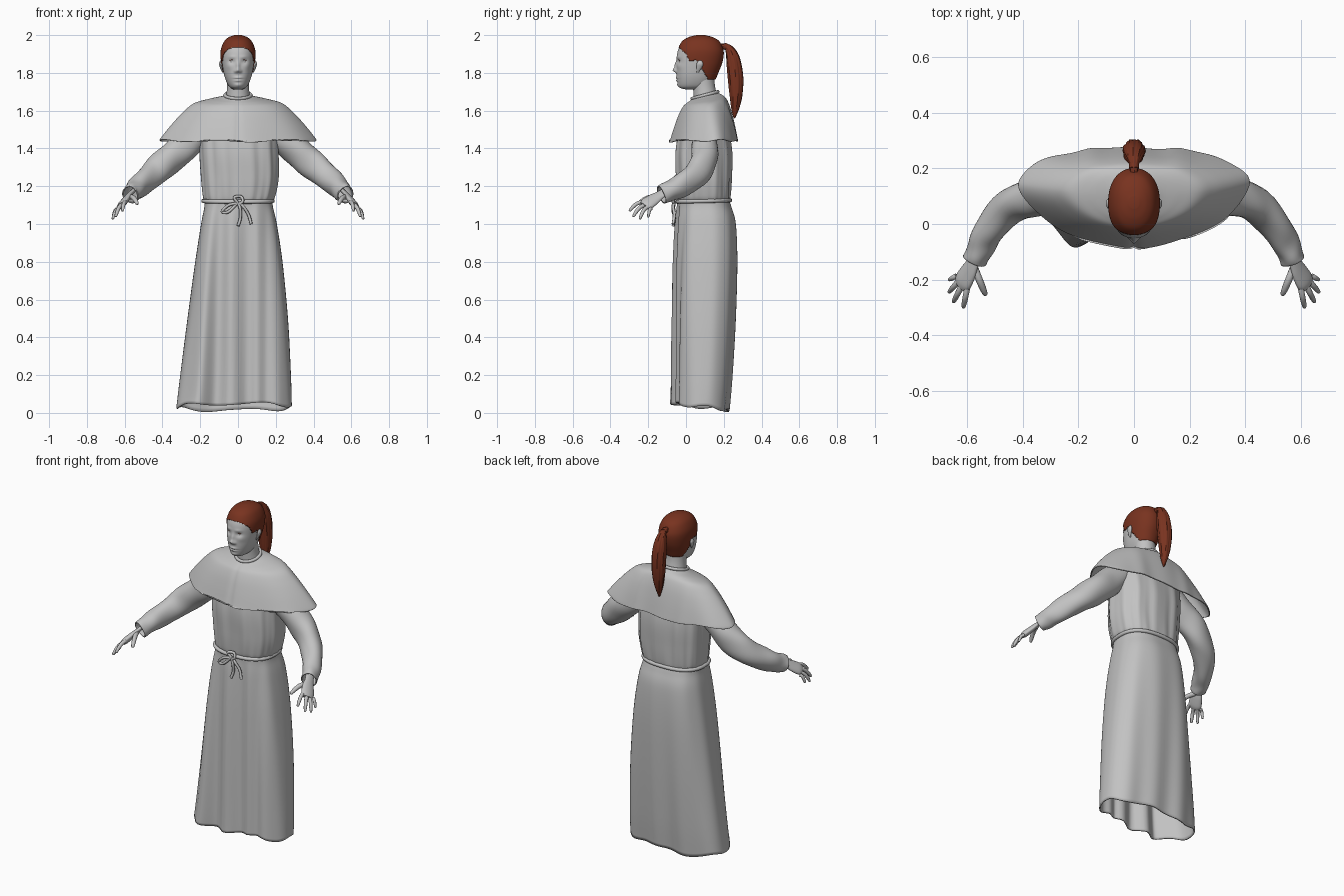
import bpy, bmesh, math
from math import sin, cos, pi, exp
from mathutils import Vector

if "Cube" in bpy.data.objects:
    bpy.data.objects.remove(bpy.data.objects["Cube"], do_unlink=True)


def material(name, rgb):
    m = bpy.data.materials.new(name)
    m.use_nodes = True
    m.diffuse_color = (*rgb, 1)
    m.node_tree.nodes["Principled BSDF"].inputs["Base Color"].default_value = (*rgb, 1)
    return m


GREY = material("plain grey", (0.54, 0.54, 0.54))
AUBURN = material("auburn hair", (0.19, 0.033, 0.014))


def bump(v, centre, width):
    return exp(-((v - centre) / width) ** 2)


def spline(keys, steps):
    """Catmull-Rom resampling of a list of equal-length tuples."""
    out, n = [], len(keys)
    for i in range(n - 1):
        a, b, c, d = (keys[max(0, min(n - 1, i + k))] for k in (-1, 0, 1, 2))
        for s in range(steps + (i == n - 2)):
            t = s / steps
            out.append(tuple(0.5 * (2 * q + (r - p) * t + (2 * p - 5 * q + 4 * r - w) * t * t
                             + (3 * q - p - 3 * r + w) * t ** 3)
                             for p, q, r, w in zip(a, b, c, d)))
    return out


def skin(name, rings, mat, caps=(False, False), loop=False, keep=None, thick=0.0, sharp=50):
    """Bridge equal-sized rings of points into one smooth surface."""
    bm = bmesh.new()
    rows = [[bm.verts.new(p) for p in ring] for ring in rings]
    n = len(rows[0])
    for a, b in zip(rows, rows[1:] + rows[:1] if loop else rows[1:]):
        for i in range(n):
            bm.faces.new((a[i], a[(i + 1) % n], b[(i + 1) % n], b[i]))
    for cap, row in zip(caps, (rows[0], rows[-1])):
        if cap:
            bm.faces.new(row)
    if keep:
        drop = [f for f in bm.faces if not keep(f.calc_center_median())]
        bmesh.ops.delete(bm, geom=drop, context='FACES')
    bmesh.ops.recalc_face_normals(bm, faces=bm.faces)
    mesh = bpy.data.meshes.new(name)
    bm.to_mesh(mesh)
    bm.free()
    mesh.materials.append(mat)
    for p in mesh.polygons:
        p.use_smooth = True
    mesh.set_sharp_from_angle(angle=math.radians(sharp))
    ob = bpy.data.objects.new(name, mesh)
    bpy.context.scene.collection.objects.link(ob)
    if thick:
        mod = ob.modifiers.new("cloth", 'SOLIDIFY')
        mod.thickness, mod.offset = thick, -1


def loft(name, keys, mat, warp=None, power=2.0, steps=6, sides=96, **kw):
    """Stack superellipse sections given as (z, x0, x1, y0, y1)."""
    rows = spline(keys, steps)
    rings = []
    for j, (z, x0, x1, y0, y1) in enumerate(rows):
        ring = []
        for i in range(sides):
            a = 2 * pi * i / sides
            c, s = cos(a), sin(a)
            x = (x0 + x1) / 2 + (x1 - x0) / 2 * math.copysign(abs(c) ** (2 / power), c)
            y = (y0 + y1) / 2 + (y1 - y0) / 2 * math.copysign(abs(s) ** (2 / power), s)
            ring.append(warp(x, y, z, a, j / (len(rows) - 1)) if warp else (x, y, z))
        rings.append(ring)
    skin(name, rings, mat, **kw)


def tube(name, keys, mat, ref, flat=1.0, sides=16, steps=5, ripple=None, loop=False, caps=True, **kw):
    """Sweep an oval along (x, y, z, radius) keys; ref is the wide axis."""
    pts = spline(keys, steps)
    if loop:
        pts = pts[:-1]
    pos = [Vector(p[:3]) for p in pts]
    rings, n = [], len(pos)
    for j, p in enumerate(pos):
        t = pos[(j + 1) % n] - pos[j - 1] if loop else pos[min(j + 1, n - 1)] - pos[max(j - 1, 0)]
        t.normalize()
        u = (Vector(ref) - t * t.dot(Vector(ref))).normalized()
        v = t.cross(u)
        ring = []
        for i in range(sides):
            a = 2 * pi * i / sides
            r = pts[j][3] * (1 + (ripple(a, j / n) if ripple else 0))
            ring.append(p + u * r * cos(a) + v * r * flat * sin(a))
        rings.append(ring)
    skin(name, rings, mat, caps=(caps and not loop,) * 2, loop=loop, **kw)


# Robe body, bloused over the belt
def torso_folds(x, y, z, a, u):
    k = 1 + 0.03 * sin(11 * a + 3 * z) * sin(pi * u) + 0.018 * sin(23 * a) * (1 - u)
    return x * (.5 + k / 2), 0.1 + (y - 0.1) * k, z


loft("robe_torso", [(1.12, -.178, .182, -.04, .228), (1.15, -.186, .198, -.046, .235),
                    (1.25, -.195, .215, -.052, .24), (1.4, -.203, .213, -.052, .24),
                    (1.55, -.2, .2, -.02, .21), (1.64, -.1, .1, .03, .18)],
     GREY, torso_folds, power=2.5, caps=(False, True))


# Skirt with deep front folds and an uneven open hem
def skirt_folds(x, y, z, a, u):
    front = max(0, -sin(a)) ** 0.5
    w = .58 + .42 * u
    y -= front * u ** 0.6 * (0.056 * bump(x, -.22 * w, .055 * w) - 0.018 * bump(x, -.12 * w, .035)
                             + 0.032 * bump(x, -.035, .04) - 0.014 * bump(x, .05, .03)
                             + .01 * bump(x, .1, .02) - 0.008 * bump(x, .15, .02) + 0.014 * bump(x, .21, .035))
    y += max(0, sin(a)) * u * 0.007 * sin(34 * x)
    k = 1 + 0.008 * sin(9 * a) * sin(pi * u)
    z += u ** 6 * (0.018 * -sin(a) + 0.009 * sin(5 * a + 1))
    return x * k, y, z


loft("robe_skirt", [(1.125, -.178, .182, -.04, .228), (1.09, -.178, .185, -.04, .24),
                    (1, -.195, .205, -.045, .262), (.8, -.226, .235, -.05, .269),
                    (.5, -.267, .264, -.052, .26), (.2, -.306, .28, -.052, .242),
                    (.03, -.327, .285, -.052, .226)],
     GREY, skirt_folds, power=2.6, sides=140, thick=.008)


# Shoulder cape
def cape_shape(x, y, z, a, u):
    y += 0.05 * (x / .41) ** 2 + .012 * u * max(0, sin(a)) * bump(abs(x), .16, .05)
    k = 1 + u * u * 0.02 * sin(8 * a + .8)
    z += (y - .1) * .24 * (1 - u) + u ** 4 * .006 * sin(6 * a)
    y += 0.008 * bump(x, 0, .012) * max(0, -sin(a)) * u
    return x * (1 + (k - 1) * .4), .1 + (y - .1) * k, z


loft("shoulder_cape", [(z, -w, w, f, b) for z, w, f, b in (
    (1.68, .065, .035, .165), (1.668, .1, .018, .187), (1.655, .165, 0, .205), (1.635, .235, -.018, .22),
    (1.59, .29, -.04, .238), (1.525, .35, -.062, .255), (1.455, .406, -.082, .27), (1.442, .413, -.085, .273))],
    GREY, cape_shape, power=1.88, sides=140, thick=.006)


# Collar and belt cords
def hoop(name, z, rx, cy, ry, tilt, r, power):
    keys = []
    for i in range(33):
        a = 2 * pi * i / 32
        c, s = cos(a), sin(a)
        keys.append((rx * math.copysign(abs(c) ** (2 / power), c),
                     cy + ry * math.copysign(abs(s) ** (2 / power), s), z + tilt * s, r))
    tube(name, keys, GREY, (0, 0, 1), sides=10, steps=2, loop=True)


hoop("collar", 1.682, .068, .1, .068, .018, .009, 2)
hoop("belt", 1.122, .184, .094, .14, .004, .011, 2.5)
cords = {"left_tail": ((.005, 1.115), (.03, 1.09), (.055, 1.05), (.07, 1.0)),
         "right_tail": ((0, 1.11), (.012, 1.08), (.012, 1.03), (0, .99)),
         "large_loop": ((0, 1.11), (-.05, 1.1), (-.085, 1.065), (-.05, 1.065), (0, 1.115)),
         "small_loop": ((0, 1.11), (-.02, 1.14), (.015, 1.145), (.025, 1.12), (0, 1.1))}
for part, path in cords.items():
    tube("belt_" + part, [(x, -.062 - .006 * (i % 2), z, .008) for i, (x, z) in enumerate(path)],
         GREY, (0, 1, 0), sides=8)

# Neck
tube("neck", [(0, .11, 1.63, .07), (0, .1, 1.69, .061), (0, .094, 1.74, .058), (0, .09, 1.8, .06)],
     GREY, (1, 0, 0), sides=32)


# Head with sculpted face
def face(x, y, z, a, u):
    f = max(0, -sin(a)) ** 0.5
    ax = abs(x)
    d = .017 * bump(x, 0, .013) * bump(z, 1.814, .012) + .01 * bump(x, 0, .01) * bump(z, 1.838, .022)
    d += .006 * bump(ax, .014, .008) * bump(z, 1.808, .008)
    d += .003 * bump(ax, .03, .02) * bump(z, 1.884, .008) - .008 * bump(ax, .034, .017) * bump(z, 1.86, .013)
    d += .006 * bump(x, 0, .022) * bump(z, 1.774, .007) + .006 * bump(x, 0, .018) * bump(z, 1.759, .006)
    d -= .004 * bump(x, 0, .024) * bump(z, 1.7665, .0025)
    d += .005 * bump(x, 0, .02) * bump(z, 1.735, .01) + .004 * bump(ax, .05, .018) * bump(z, 1.835, .018)
    return x, y - d * f, z


skull = [(1.712, .022, .0, .09), (1.72, .038, -.03, .11), (1.735, .052, -.041, .13), (1.765, .066, -.047, .15),
         (1.8, .076, -.05, .165), (1.85, .084, -.05, .185), (1.9, .088, -.047, .194), (1.935, .083, -.036, .188),
         (1.965, .066, -.014, .168), (1.985, .042, .02, .133), (1.995, .014, .06, .093)]
loft("head", [(z, -w, w, f, b) for z, w, f, b in skull], GREY, face, power=2.2,
     steps=10, sides=140, caps=(True, True), sharp=70)


# Hair cap, cut along the hairline
def hairline(c):
    line = [(-1, 1.94), (-.035, 1.935), (0, 1.9), (.02, 1.862), (.055, 1.868), (.085, 1.82), (.12, 1.765), (1, 1.76)]
    for (y0, z0), (y1, z1) in zip(line, line[1:]):
        if y0 <= c.y < y1:
            return c.z > z0 + (z1 - z0) * (c.y - y0) / (y1 - y0)


loft("hair_cap", [(z + .005 * (z > 1.95), -w - .005, w + .005, f - .004, b + .006) for z, w, f, b in skull],
     AUBURN, power=2.2, steps=8, sides=120, caps=(False, True), keep=hairline, thick=.006)

# Ponytail with combed ridges
tube("ponytail", [(0, .18, 1.94, .014), (0, .21, 1.94, .015), (0, .235, 1.915, .026), (0, .252, 1.86, .037),
                  (0, .264, 1.77, .04), (0, .265, 1.68, .033), (0, .26, 1.61, .02), (0, .256, 1.56, .004)],
     AUBURN, (1, 0, 0), sides=48, ripple=lambda a, u: .04 * sin(7 * a + 5 * u) + .035 * sin(16 * a - 9 * u))
tube("hair_tie", [(0, .2, 1.942, .018), (0, .215, 1.938, .018)], AUBURN, (1, 0, 0))


def crease(a, u):
    return .035 * sin(3 * a + 16 * u) + .025 * sin(2 * a - 27 * u)


def sided(s, keys):
    return [(s * x, y, z, r) for x, y, z, r in keys]


# Paired parts: eyes, ears, sleeves and hands
for side, s in (("left", 1), ("right", -1)):
    bpy.ops.mesh.primitive_uv_sphere_add(segments=20, ring_count=12, radius=.0125, location=(s * .033, -.024, 1.862))
    eye = bpy.context.object
    eye.name = side + "_eye"
    eye.data.materials.append(GREY)
    eye.data.shade_smooth()
    tube(side + "_eyelash", sided(s, [(.021, -.036, 1.865, .001), (.033, -.039, 1.869, .0014), (.046, -.033, 1.865, .001)]),
         AUBURN, (0, 0, 1), sides=6)
    tube(side + "_ear", sided(s, [(.08, .062, 1.802, .005), (.085, .064, 1.815, .01), (.09, .07, 1.833, .015),
                                  (.093, .074, 1.85, .017), (.09, .075, 1.866, .007)]),
         GREY, (0, 1, 0), flat=.45)
    tube(side + "_sleeve", sided(s, [(.16, .1, 1.52, .07), (.26, .1, 1.435, .078), (.355, .098, 1.35, .079),
                                     (.445, .062, 1.27, .072), (.52, -.025, 1.205, .062), (.553, -.09, 1.172, .054),
                                     (.57, -.13, 1.155, .05)]),
         GREY, (0, 0, 1), flat=.88, sides=32, ripple=crease, caps=False, thick=.006)
    spread = (s * .05, .1, -.045)
    tube(side + "_palm", sided(s, [(.545, -.08, 1.185, .026), (.575, -.135, 1.155, .027), (.592, -.17, 1.132, .036),
                                   (.612, -.205, 1.108, .04), (.622, -.222, 1.096, .03)]),
         GREY, spread, flat=.45, sides=24)
    for finger, knuckle, tip, r in (
            ("thumb", (.572, -.16, 1.145), (.532, -.255, 1.105), .013),
            ("index_finger", (.598, -.228, 1.118), (.612, -.3, 1.068), .0105),
            ("middle_finger", (.618, -.222, 1.1), (.648, -.28, 1.038), .0105),
            ("ring_finger", (.632, -.208, 1.087), (.664, -.245, 1.025), .01),
            ("little_finger", (.64, -.188, 1.08), (.663, -.2, 1.035), .009)):
        k, t = Vector(knuckle), Vector(tip)
        bend = [k.lerp(t, f) + Vector((0, 0, .012 * sin(pi * f))) for f in (-.15, .4, .75, .96, 1)]
        tube(f"{side}_{finger}", sided(s, [(*p, r * w) for p, w in zip(bend, (1.1, 1, .9, .65, .3))]),
             GREY, spread, sides=12, steps=4)
